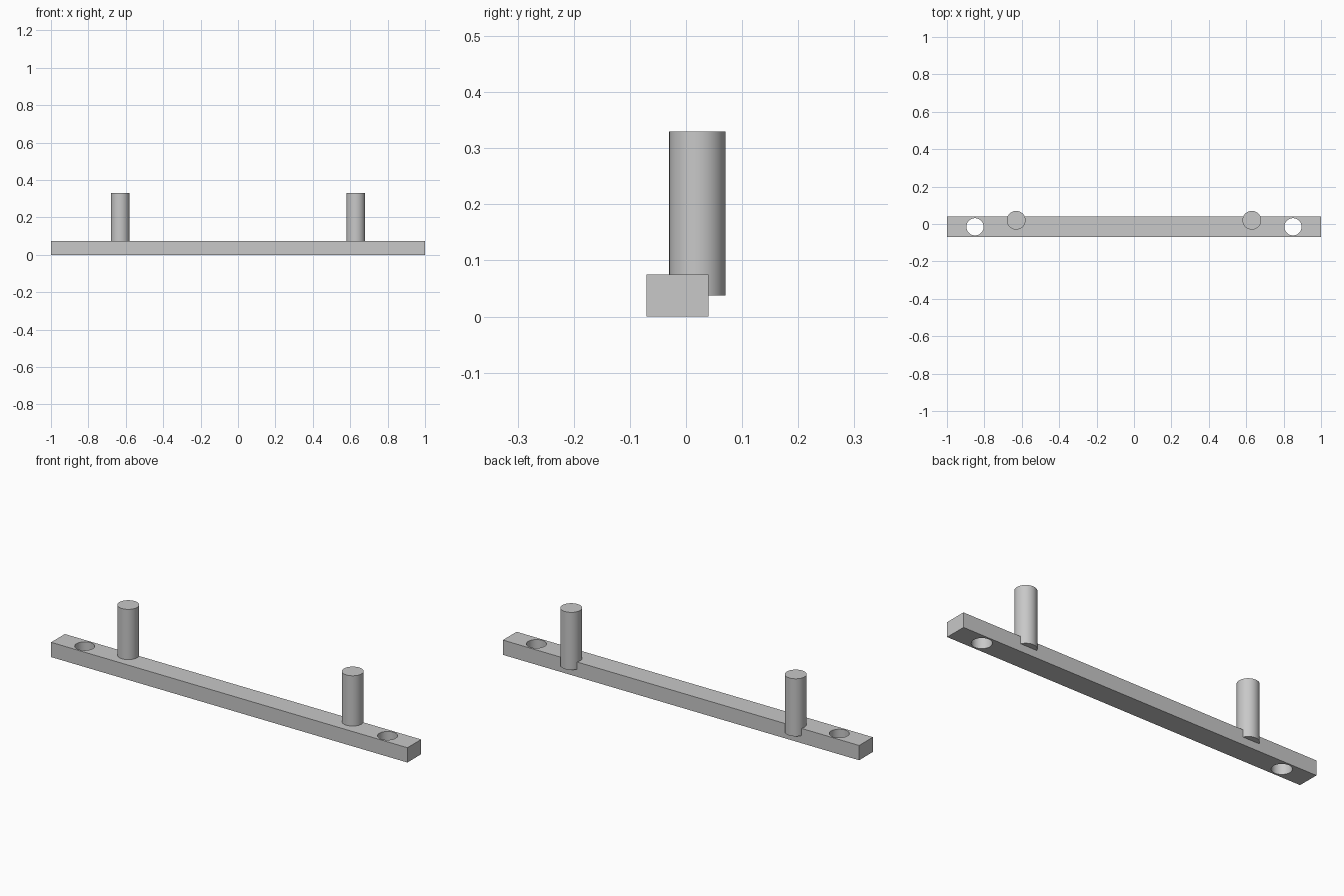
import bpy
import math

if "Cube" in bpy.data.objects:
    bpy.data.objects.remove(bpy.data.objects["Cube"])

PEG_X, HOLE_X = 0.63, 0.85
BAR_Y0, BAR_Y1, BAR_H = -0.07, 0.04, 0.075

grey = bpy.data.materials.new("plain grey")
grey.diffuse_color = (0.58, 0.58, 0.58, 1)
grey.use_nodes = True
grey.node_tree.nodes["Principled BSDF"].inputs["Base Color"].default_value = grey.diffuse_color


def cylinder(name, x, y, z0, z1, radius):
    bpy.ops.mesh.primitive_cylinder_add(
        vertices=64, radius=radius, depth=z1 - z0, location=(x, y, (z0 + z1) / 2))
    ob = bpy.context.object
    ob.name = name
    ob.data.materials.append(grey)
    return ob


def smooth(ob):
    bpy.ops.object.select_all(action='DESELECT')
    ob.select_set(True)
    bpy.context.view_layer.objects.active = ob
    bpy.ops.object.shade_smooth_by_angle(angle=math.radians(30))


# Long rectangular bar
bar_y = (BAR_Y0 + BAR_Y1) / 2
bpy.ops.mesh.primitive_cube_add(size=1, location=(0, bar_y, BAR_H / 2))
bar = bpy.context.object
bar.name = "bar"
bar.scale = (2, BAR_Y1 - BAR_Y0, BAR_H)
bpy.ops.object.transform_apply(location=False, rotation=False, scale=True)
bar.data.materials.append(grey)

# Through holes near both ends of the bar
for side in (-1, 1):
    cutter = cylinder("hole_cutter", side * HOLE_X, bar_y, -0.05, 0.15, 0.046)
    cut = bar.modifiers.new("hole", 'BOOLEAN')
    cut.operation = 'DIFFERENCE'
    cut.solver = 'EXACT'
    cut.object = cutter
    bpy.context.view_layer.objects.active = bar
    bpy.ops.object.modifier_apply(modifier=cut.name)
    bpy.data.objects.remove(cutter)
smooth(bar)

# Upright pegs set into the back edge, overhanging it
for side, label in ((-1, "left"), (1, "right")):
    smooth(cylinder(label + "_peg", side * PEG_X, 0.02, 0.038, 0.33, 0.05))
